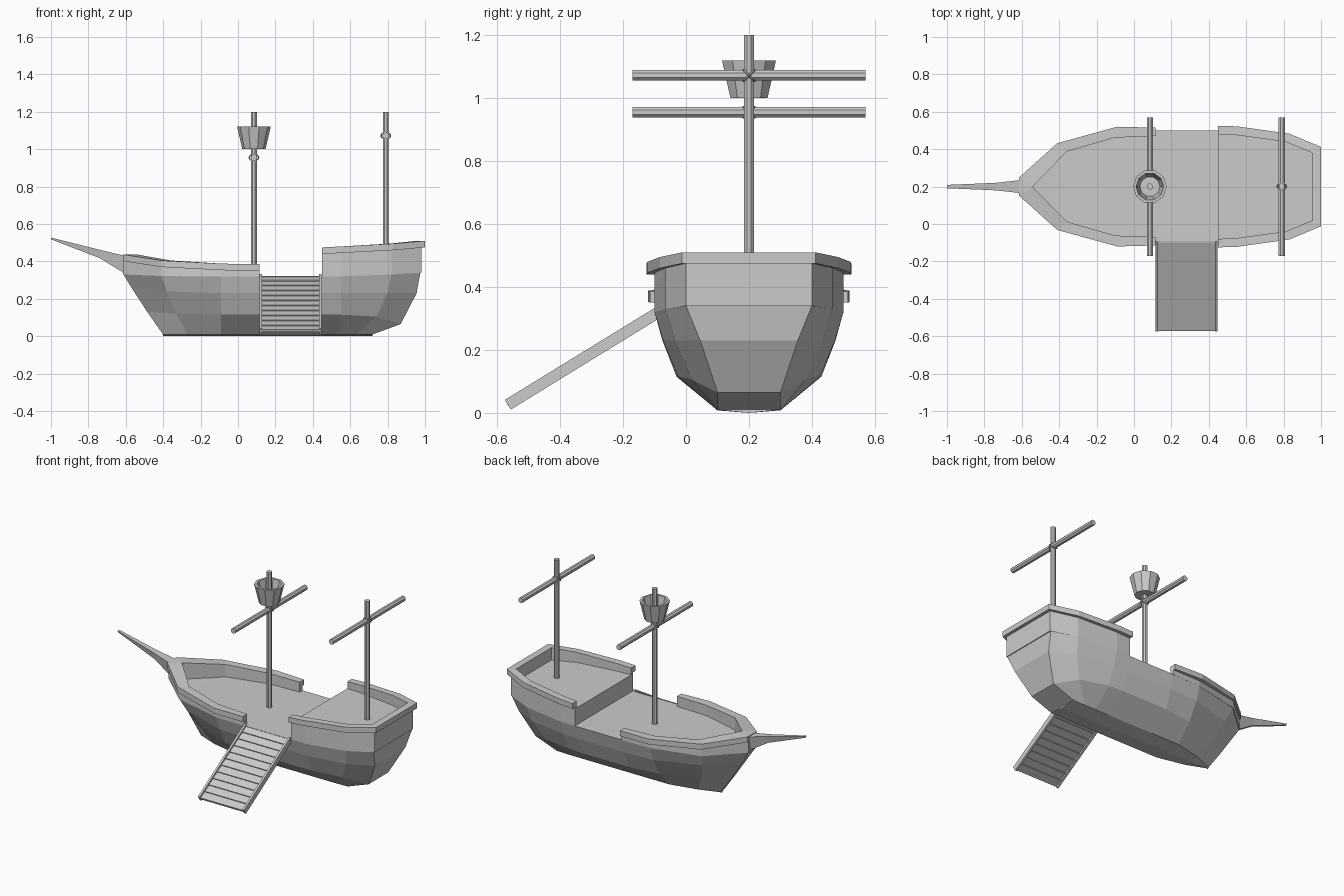
import bpy, bmesh, math
from mathutils import Matrix

if "Cube" in bpy.data.objects:
    bpy.data.objects.remove(bpy.data.objects["Cube"])

CY = 0.2  # centre line of the ship


def mesh_object(name, verts, faces):
    bm = bmesh.new()
    vs = [bm.verts.new(v) for v in verts]
    for f in faces:
        bm.faces.new([vs[i] for i in f])
    bmesh.ops.remove_doubles(bm, verts=bm.verts, dist=0.0005)
    bmesh.ops.dissolve_degenerate(bm, edges=bm.edges, dist=0.0005)
    bmesh.ops.recalc_face_normals(bm, faces=bm.faces)
    me = bpy.data.meshes.new(name)
    bm.to_mesh(me)
    bm.free()
    ob = bpy.data.objects.new(name, me)
    bpy.context.collection.objects.link(ob)
    return ob


def loft(name, loops, caps=True):
    """Skin closed loops of equal length; optional n-gon ends."""
    n = len(loops[0])
    verts = [p for l in loops for p in l]
    faces = [(i*n+j, i*n+(j+1) % n, (i+1)*n+(j+1) % n, (i+1)*n+j)
             for i in range(len(loops)-1) for j in range(n)]
    if caps is True:
        faces += [tuple(range(n)), tuple(range(len(verts)-n, len(verts)))]
    elif caps == "rows":  # end faces built row by row between both sides
        for b in (0, len(verts)-n):
            h = n//2
            faces += [(b+j, b+j+1, b+n-2-j, b+n-1-j) for j in range(h-1)]
            faces.append((b+h-1, b+h, b+h+1))
    return mesh_object(name, verts, faces)


def cylinder(name, r, a, b, axis="Z", sides=10, x=0):
    loops = []
    for t in (a, b):
        ring = []
        for k in range(sides):
            c, s = (f(2*math.pi*(k+.5)/sides)*r for f in (math.cos, math.sin))
            ring.append((x+c, CY+s, t) if axis == "Z" else (x+c, t, axis+s))
        loops.append(ring)
    return loft(name, loops)


# Hull: stations of (x, half width, z), deck edge down to bottom edge
stations = [
    [(-.615, .035, .335), (-.57, .02, .26), (-.485, .012, .13), (-.40, .008, .008)],
    [(-.41, .22, .325), (-.38, .18, .24), (-.33, .11, .12), (-.27, .06, .008)],
    [(-.09, .295, .32), (-.09, .265, .23), (-.09, .20, .115), (-.09, .10, .008)],
    [(.115, .30, .32), (.115, .275, .23), (.115, .23, .115), (.115, .10, .008)],
    [(.45, .30, .32), (.45, .275, .23), (.45, .23, .115), (.45, .10, .008)],
    [(.55, .30, .32), (.55, .273, .23), (.55, .225, .115), (.55, .10, .008)],
    [(.82, .265, .33), (.80, .235, .23), (.74, .18, .105), (.63, .10, .008)],
    [(.975, .20, .34), (.955, .155, .23), (.87, .10, .065), (.72, .10, .01)],
]
loops = []
for st in stations:
    keel = (st[-1][0], CY, 0)
    loops.append([(x, CY-w, z) for x, w, z in st] + [keel]
                 + [(x, CY+w, z) for x, w, z in reversed(st)])
loft("hull", loops, "rows")

# Raised rear deck
loops = []
for x, w, zb in [(.45, .30, .32), (.55, .30, .32), (.82, .265, .33), (.98, .20, .34)]:
    loops.append([(x, CY-w, zb), (x, CY+w, zb), (x, CY+w, .43), (x, CY-w, .43)])
loft("rear_deck", loops)


# Bulwarks: (outer xy, hull xy, inner xy, rail top, deck height) per corner
def bulwark(name, pts):
    loops = []
    for side, seq in ((-1, pts), (1, pts[::-1])):
        for o, h, i, top, deck in seq:
            bot = top-.035
            prof = [(o, top), (o, bot), (h, bot), (h, deck), (i, deck), (i, top)]
            loops.append([(p[0], CY+side*p[1], z) for p, z in prof])
    loft(name, loops)


bulwark("bow_bulwark", [
    ((.115, .315), (.115, .30), (.115, .27), .385, .318),
    ((-.09, .32), (-.09, .295), (-.10, .262), .388, .318),
    ((-.41, .232), (-.41, .22), (-.36, .187), .405, .322),
    ((-.615, .048), (-.615, .035), (-.54, .003), .437, .33)])
bulwark("stern_bulwark", [
    ((.45, .325), (.45, .30), (.45, .28), .475, .428),
    ((.55, .322), (.55, .30), (.55, .275), .48, .428),
    ((.83, .283), (.82, .265), (.81, .24), .495, .428),
    ((1.0, .212), (.98, .20), (.955, .18), .51, .428)])

# Bowsprit
loops = []
for x, w, wb, zt, zb in [(-1, .009, .006, .527, .518), (-.74, .02, .01, .462, .418),
                         (-.605, .035, .016, .43, .335), (-.55, .035, .012, .41, .30)]:
    loops.append([(x, CY-w, zt), (x, CY+w, zt), (x, CY+wb, zb), (x, CY-wb, zb)])
loft("bowsprit", loops)

# Masts and yards with crossed lashings
for tag, x, z0, zy in (("main", .085, .31, .955), ("rear", .79, .42, 1.072)):
    cylinder(tag+"_mast", .017, z0, 1.2, sides=8, x=x)
    cylinder(tag+"_yard", .018, -.17, .57, axis=zy, sides=8, x=x)
    for k, ang in enumerate((45, -45)):
        bpy.ops.mesh.primitive_torus_add(
            major_radius=.025, minor_radius=.004, major_segments=12, minor_segments=4,
            location=(x, CY, zy), rotation=(math.radians(ang), 0, 0))
        bpy.context.object.name = f"{tag}_lashing_{k+1}"

# Crow's nest bucket, open at the top
loops = []
for r, z in [(.062, 1.0), (.09, 1.12), (.074, 1.12), (.054, 1.012)]:
    loops.append([(.085+r*math.cos(math.pi*k/5), CY+r*math.sin(math.pi*k/5), z)
                  for k in range(10)])
loft("lookout_basket", loops)

# Boarding ramp: two side beams and lapped planks
top, bottom = (-.092, .317), (-.566, .026)
dy, dz = bottom[0]-top[0], bottom[1]-top[1]
length, slope = math.hypot(dy, dz), math.atan2(-dz, -dy)


def ramp_box(name, x, t, size, tilt=0):
    bpy.ops.mesh.primitive_cube_add(size=1, location=(x, top[0]+dy*t, top[1]+dz*t))
    ob = bpy.context.object
    ob.name = name
    ob.data.transform(Matrix.Diagonal((*size, 1)))
    ob.rotation_euler = (slope+tilt, 0, 0)


for name, x in (("ramp_beam_left", .122), ("ramp_beam_right", .44)):
    ramp_box(name, x, .5, (.014, length, .036))
N = 11
for k in range(N):
    ramp_box(f"ramp_plank_{k+1}", .281, (k+.5)/N, (.31, length/N*1.02, .014), -.12)
